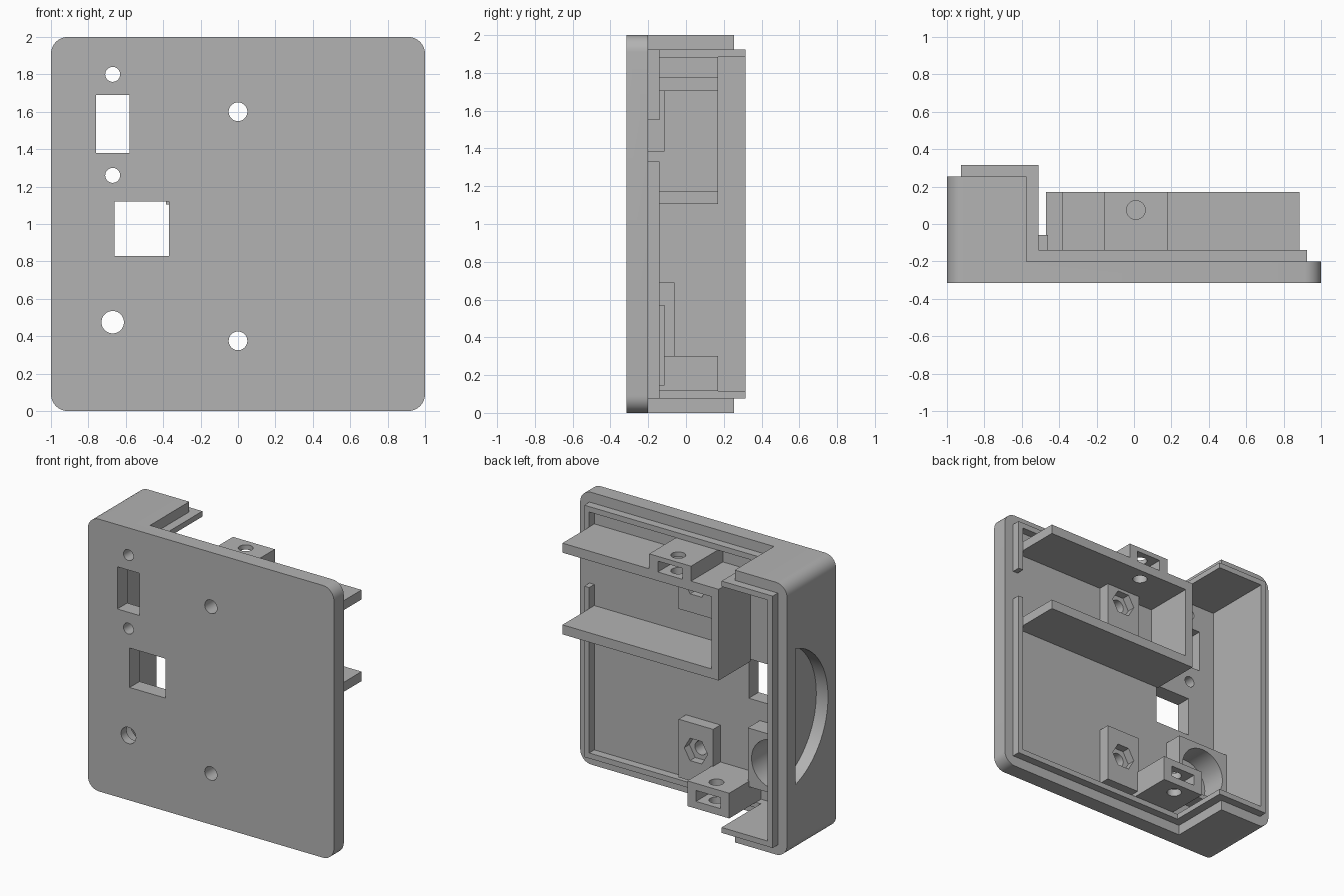
import bpy, bmesh, math
from mathutils import Vector

if "Cube" in bpy.data.objects:
    bpy.data.objects.remove(bpy.data.objects["Cube"], do_unlink=True)

grey = bpy.data.materials.new("plain grey plastic")
grey.use_nodes = True
grey.diffuse_color = (0.45, 0.45, 0.45, 1)
grey.node_tree.nodes["Principled BSDF"].inputs["Base Color"].default_value = (0.45, 0.45, 0.45, 1)

# Axis order used to place a 2D profile (u, v) and its extrusion depth d
PLACE = {
    "x": lambda u, v, d: (d, u, v),
    "y": lambda u, v, d: (u, d, v),
    "z": lambda u, v, d: (u, v, d),
}


def prism(name, profile, axis, start, end):
    """Extrude a closed 2D profile along an axis."""
    bm = bmesh.new()
    place = PLACE[axis]
    face = bm.faces.new([bm.verts.new(place(u, v, start)) for u, v in profile])
    grown = bmesh.ops.extrude_face_region(bm, geom=[face])["geom"]
    shift = Vector(place(0, 0, end - start))
    bmesh.ops.translate(bm, vec=shift, verts=[g for g in grown if isinstance(g, bmesh.types.BMVert)])
    bmesh.ops.recalc_face_normals(bm, faces=bm.faces)
    mesh = bpy.data.meshes.new(name)
    bm.to_mesh(mesh)
    bm.free()
    mesh.materials.append(grey)
    obj = bpy.data.objects.new(name, mesh)
    bpy.context.collection.objects.link(obj)
    return obj


def box(name, x, y, z):
    return prism(name, [(x[0], z[0]), (x[1], z[0]), (x[1], z[1]), (x[0], z[1])], "y", *y)


def circle(u, v, r, sides=32, first=0.0, last=2 * math.pi):
    step = (last - first) / sides
    return [(u + r * math.cos(first + i * step), v + r * math.sin(first + i * step)) for i in range(sides)]


def rounded_square(half, r, segments=8):
    points = []
    for k, (sx, sz) in enumerate([(1, 1), (-1, 1), (-1, -1), (1, -1)]):
        for i in range(segments + 1):
            a = (k + i / segments) * math.pi / 2
            points.append((sx * (half - r) + r * math.cos(a), 1 + sz * (half - r) + r * math.sin(a)))
    return points


def combine(obj, others, operation="DIFFERENCE"):
    """Apply booleans and discard the operands."""
    for other in others:
        other.hide_render = True
        mod = obj.modifiers.new("bool", "BOOLEAN")
        mod.operation, mod.solver, mod.object = operation, "EXACT", other
        depsgraph = bpy.context.evaluated_depsgraph_get()
        mesh = bpy.data.meshes.new_from_object(obj.evaluated_get(depsgraph))
        obj.modifiers.clear()
        obj.data = mesh
        bpy.data.objects.remove(other, do_unlink=True)
    obj.data.materials.clear()
    obj.data.materials.append(grey)
    return obj


def hole(x, z, r, start=-0.5, end=0.0, sides=32):
    return prism("cutter", circle(x, z, r, sides), "y", start, end)


FRONT, FLOOR, RIM, BACK = -0.315, -0.2, -0.14, 0.17
SCREWS = [(0, 0.375), (0, 1.6)]
JACK = (-0.67, 0.475)

# Housing: rounded block stepped down to an L-shaped side profile
housing = prism("housing", rounded_square(1, 0.09), "y", FRONT, 0.255)
combine(housing, [box("cutter", (-0.575, 1.2), (FLOOR, 0.6), (-0.2, 2.2))])

# Inner lip that stands proud of the rim
lip_profile = [(-0.925, -0.26), (0.925, -0.26), (0.925, RIM), (-0.51, RIM), (-0.51, 0.315), (-0.925, 0.315)]
combine(housing, [prism("lip", lip_profile, "z", 0.075, 1.925)], "UNION")

# Cavity, lip gap, panel windows and holes
cuts = [
    box("cutter", (-0.885, 0.885), (FLOOR, 0.6), (0.115, 1.885)),
    box("cutter", (0.8, 1.2), (FLOOR, 0.2), (1.33, 1.55)),
    box("cutter", (-0.76, -0.58), (-0.5, 0), (1.38, 1.69)),
    box("cutter", (-0.66, -0.37), (-0.5, 0), (0.83, 1.12)),
    hole(-0.67, 1.8, 0.04),
    hole(-0.67, 1.26, 0.04),
    hole(*JACK, 0.06),
    hole(*JACK, 0.18, -0.25),
]
cuts += [hole(x, z, 0.05) for x, z in SCREWS]

# Shallow finger recess in the side wall: an arc closed by a straight chord
cy, radius, chord = 0.3, 0.52, 0.16
sweep = math.acos((cy - chord) / radius)
arc = circle(cy, 1, radius, 40, math.pi - sweep, math.pi + sweep)
arc.append((chord, 1 - radius * math.sin(sweep)))
cuts.append(prism("cutter", arc, "x", -1.2, -0.905))
combine(housing, cuts)

# Round socket mount behind the jack hole
jx, jz = JACK
socket = box("socket_mount", (jx - 0.215, jx + 0.21), (FLOOR, -0.06), (jz - 0.215, jz + 0.215))
combine(socket, [hole(jx, jz, 0.18, -0.4, 0.2)])

# Screw bosses with hexagonal nut pockets
bosses = []
for label, (x, z), low, high in [("lower", SCREWS[0], 0.145, 0.572), ("upper", SCREWS[1], 1.383, 1.72)]:
    boss = box(label + "_screw_boss", (-0.14, 0.14), (FLOOR, -0.115), (low, high))
    combine(boss, [hole(x, z, 0.05), hole(x, z, 0.095, -0.175, 0, 6)])
    bosses.append(boss)


def nut_block_cutters(x, z):
    """Vertical screw hole and rear nut slot."""
    return [
        prism("cutter", circle(x, 0.075, 0.05), "z", z - 0.14, z + 0.14),
        box("cutter", (x - 0.1, x + 0.1), (-0.02, 0.3), (z - 0.04, z + 0.04)),
    ]


# Battery tray: C-shaped wall, open to one side, with a nut block on top
tray_profile = [(0.885, 1.105), (-0.385, 1.105), (-0.385, 1.775), (0.885, 1.775),
                (0.885, 1.705), (-0.325, 1.705), (-0.325, 1.175), (0.885, 1.175)]
tray = prism("battery_tray", tray_profile, "y", FLOOR, BACK)
combine(tray, [box("block", (-0.16, 0.18), (FLOOR, BACK), (1.705, 1.885))], "UNION")
combine(tray, nut_block_cutters(0.01, 1.81))

# Lower nut block
block = box("lower_nut_block", (-0.47, -0.13), (FLOOR, BACK), (0.115, 0.3))
combine(block, nut_block_cutters(-0.3, 0.208))

# Smooth the round walls and keep the edges crisp
bpy.ops.object.select_all(action="DESELECT")
for obj in [housing, socket, tray, block] + bosses:
    obj.select_set(True)
bpy.context.view_layer.objects.active = housing
bpy.ops.object.shade_smooth_by_angle(angle=math.radians(30))
